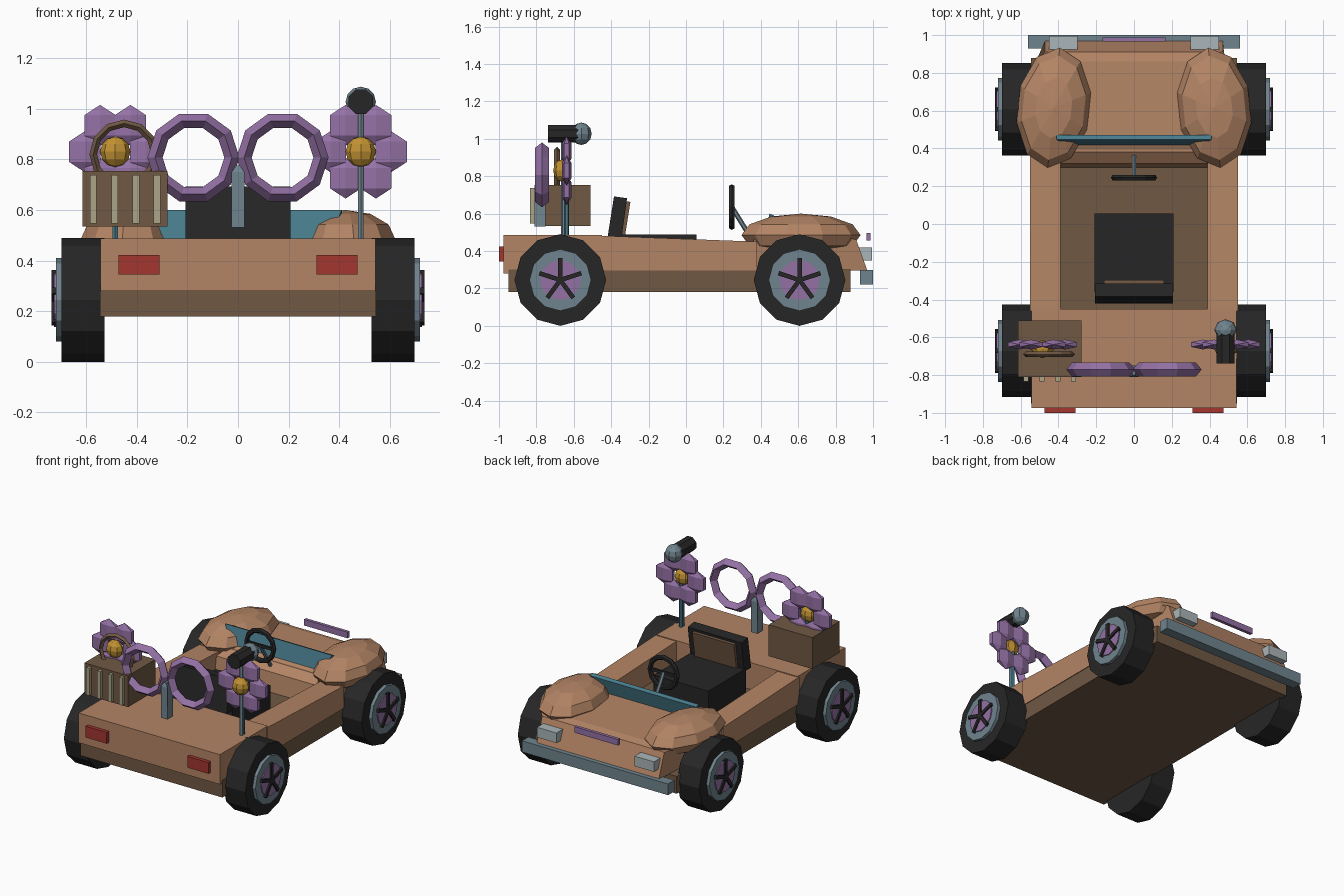
import bpy, bmesh, math
from mathutils import Matrix, Vector

if "Cube" in bpy.data.objects:
    bpy.data.objects.remove(bpy.data.objects["Cube"])


def mat(name, r, g, b):
    m = bpy.data.materials.new(name)
    lin = [((c / 255 + 0.055) / 1.055) ** 2.4 for c in (r, g, b)]
    m.diffuse_color = (*lin, 1)
    m.use_nodes = True
    m.node_tree.nodes["Principled BSDF"].inputs["Base Color"].default_value = m.diffuse_color
    return m


TAN = mat("tan_paint", 180, 133, 101)
BROWN = mat("brown", 112, 88, 68)
BLACK = mat("black", 38, 38, 38)
GRAY = mat("blue_gray", 112, 132, 142)
PURPLE = mat("purple", 148, 113, 165)
TEAL = mat("teal", 72, 124, 140)
RED = mat("red", 163, 54, 48)
GOLD = mat("gold", 192, 145, 50)
CREAM = mat("cream", 172, 165, 135)
LAMP = mat("lamp", 170, 182, 184)


def finish(name, bm, material):
    bmesh.ops.recalc_face_normals(bm, faces=bm.faces)
    me = bpy.data.meshes.new(name)
    bm.to_mesh(me)
    bm.free()
    me.materials.append(material)
    ob = bpy.data.objects.new(name, me)
    bpy.context.collection.objects.link(ob)
    return ob


def box(name, x0, x1, y0, y1, z0, z1, material):
    bm = bmesh.new()
    bmesh.ops.create_cube(bm, size=1)
    for v in bm.verts:
        v.co = Vector(((x0 + x1) / 2 + v.co.x * (x1 - x0),
                       (y0 + y1) / 2 + v.co.y * (y1 - y0),
                       (z0 + z1) / 2 + v.co.z * (z1 - z0)))
    return finish(name, bm, material)


def loft(name, sections, material):
    """Join (half_width, y, z) rows of a closed side profile, mirrored in x."""
    bm = bmesh.new()
    left = [bm.verts.new((-w, y, z)) for w, y, z in sections]
    right = [bm.verts.new((w, y, z)) for w, y, z in sections]
    bm.faces.new(left)
    bm.faces.new(right[::-1])
    n = len(sections)
    for i in range(n):
        j = (i + 1) % n
        bm.faces.new((left[i], right[i], right[j], left[j]))
    return finish(name, bm, material)


def ball(name, c, r, seg, rings, material, turn=0.0, floor=None):
    bm = bmesh.new()
    bmesh.ops.create_uvsphere(bm, u_segments=seg, v_segments=rings, radius=1)
    bm.transform(Matrix.Translation(c) @ Matrix.Rotation(turn, 4, 'Z') @ Matrix.Diagonal((*r, 1)))
    if floor is not None:
        for v in bm.verts:
            v.co.z = max(v.co.z, floor)
    return finish(name, bm, material)


def rod(name, a, b, r, seg, material, spin=0.0):
    a, b = Vector(a), Vector(b)
    d = b - a
    bm = bmesh.new()
    bmesh.ops.create_cone(bm, cap_ends=True, segments=seg, radius1=r, radius2=r, depth=d.length)
    bm.transform(Matrix.Translation((a + b) / 2) @ d.to_track_quat('Z', 'Y').to_matrix().to_4x4()
                 @ Matrix.Rotation(spin, 4, 'Z'))
    return finish(name, bm, material)


def ring(name, c, major, radial, depth, seg, minor, material):
    """Faceted ring standing in the xz plane."""
    bm = bmesh.new()
    rows = []
    for i in range(seg):
        a = 2 * math.pi * i / seg
        row = []
        for j in range(minor):
            t = 2 * math.pi * j / minor
            rad = major + radial * math.cos(t)
            row.append(bm.verts.new((c[0] + rad * math.cos(a), c[1] + depth * math.sin(t),
                                     c[2] + rad * math.sin(a))))
        rows.append(row)
    for i in range(seg):
        for j in range(minor):
            k, m = (i + 1) % seg, (j + 1) % minor
            bm.faces.new((rows[i][j], rows[k][j], rows[k][m], rows[i][m]))
    return finish(name, bm, material)


# Chassis tub, rear deck, sloping hood and cowl
box("chassis", -0.545, 0.545, -0.95, 0.88, 0.18, 0.30, BROWN)
box("rear_deck", -0.543, 0.543, -0.975, -0.45, 0.28, 0.487, TAN)
loft("hood", [(0.54, 0.36, 0.295), (0.54, 0.36, 0.46), (0.53, 0.43, 0.49), (0.52, 0.86, 0.475),
              (0.47, 0.91, 0.46), (0.47, 0.97, 0.295)], TAN)
loft("cowl", [(0.39, 0.30, 0.30), (0.39, 0.32, 0.43), (0.35, 0.38, 0.475), (0.35, 0.42, 0.475),
              (0.35, 0.42, 0.30)], TAN)

# Front trim
box("bumper", -0.562, 0.562, 0.93, 1.0, 0.22, 0.298, GRAY)
box("hood_strip", -0.168, 0.168, 0.965, 0.987, 0.455, 0.497, PURPLE)
loft("windshield", [(0.36, 0.415, 0.47), (0.41, 0.447, 0.60), (0.41, 0.472, 0.59),
                    (0.36, 0.44, 0.46)], TEAL)

for s, side in ((-1, "left"), (1, "right")):
    # Side rail, fender and lamps
    rail = loft(side + "_rail", [(0.08, -0.46, 0.295), (0.08, -0.46, 0.482), (0.08, 0.38, 0.45),
                                 (0.08, 0.38, 0.295)], TAN)
    rail.location.x = s * 0.47
    ball(side + "_fender", (s * 0.425, 0.615, 0.485), (0.197, 0.32, 0.115), 10, 6, TAN,
         turn=s * 0.1, floor=0.41)
    xs = sorted((s * 0.30, s * 0.45))
    box(side + "_headlight", *xs, 0.925, 0.995, 0.35, 0.42, LAMP)
    xs = sorted((s * 0.31, s * 0.473))
    box(side + "_tail_light", *xs, -1.0, -0.97, 0.345, 0.423, RED)

    # Wheels: tyre, rim, hub disc and five spokes
    for y, end in ((-0.672, "rear"), (0.607, "front")):
        n = f"{side}_{end}_"
        rod(n + "tyre", (s * 0.528, y, 0.245), (s * 0.698, y, 0.245), 0.245, 12, BLACK)
        rod(n + "rim", (s * 0.69, y, 0.245), (s * 0.72, y, 0.245), 0.165, 12, GRAY)
        rod(n + "hub", (s * 0.70, y, 0.245), (s * 0.727, y, 0.245), 0.108, 12, PURPLE)
        for k in range(5):
            a = math.pi / 2 + k * math.tau / 5
            spoke = box(n + "spoke", -0.009, 0.009, -0.012, 0.012, 0.0, 0.118, BLACK)
            spoke.rotation_euler.x = a - math.pi / 2
            spoke.location = (s * 0.728, y, 0.245)

    # Flower on a stem
    fx, fy, fz = s * 0.485, -0.638, 0.83
    rod(side + "_stem", (fx, fy, 0.48), (fx, fy, fz), 0.013, 6, TEAL)
    for k in range(6):
        a = k * math.tau / 6
        ball(side + "_petal", (fx + 0.12 * math.cos(a), fy, fz + 0.12 * math.sin(a)),
             (0.083, 0.03, 0.081), 6, 3, PURPLE)
    ball(side + "_flower_center", (fx, -0.662, fz), (0.06, 0.048, 0.06), 8, 6, GOLD)

    # Rear hoop
    ring(side + "_hoop", (s * 0.176, -0.77, 0.807), 0.152, 0.03, 0.037, 10, 4, PURPLE)

# Post holding the hoops
loft("hoop_post", [(0.025, -0.81, 0.53), (0.025, -0.81, 0.75), (0.008, -0.80, 0.775),
                   (0.008, -0.76, 0.775), (0.025, -0.75, 0.75), (0.025, -0.75, 0.53)], GRAY)

# Seat
box("seat_cushion", -0.21, 0.21, -0.36, 0.055, 0.30, 0.488, BLACK)
loft("seat_back", [(0.207, -0.42, 0.47), (0.207, -0.385, 0.692), (0.207, -0.315, 0.682),
                   (0.207, -0.345, 0.47)], BLACK)
loft("seat_pad", [(0.16, -0.345, 0.488), (0.16, -0.317, 0.665), (0.16, -0.297, 0.663),
                  (0.16, -0.325, 0.488)], BROWN)

# Steering wheel and column
ring("steering_wheel", (0, 0.245, 0.635), 0.105, 0.017, 0.017, 12, 6, BLACK)
box("steering_spoke", -0.1, 0.1, 0.238, 0.252, 0.625, 0.645, BLACK)
rod("steering_column", (0, 0.245, 0.635), (0, 0.36, 0.45), 0.013, 6, GRAY)

# Microphone on a pole
rod("mic_pole", (0.485, -0.655, 0.48), (0.485, -0.655, 1.0), 0.013, 6, GRAY)
rod("mic_handle", (0.485, -0.738, 1.027), (0.485, -0.56, 1.027), 0.052, 8, BLACK, math.pi / 8)
ball("mic_head", (0.485, -0.56, 1.027), (0.06, 0.056, 0.06), 8, 6, GRAY)

# Basket with slats and a round handle
box("basket", -0.615, -0.278, -0.81, -0.51, 0.535, 0.753, BROWN)
for x in (-0.572, -0.487, -0.403, -0.32):
    box("basket_slat", x - 0.013, x + 0.013, -0.833, -0.808, 0.547, 0.738, CREAM)
ring("basket_handle", (-0.45, -0.69, 0.82), 0.122, 0.015, 0.015, 12, 4, BROWN)
